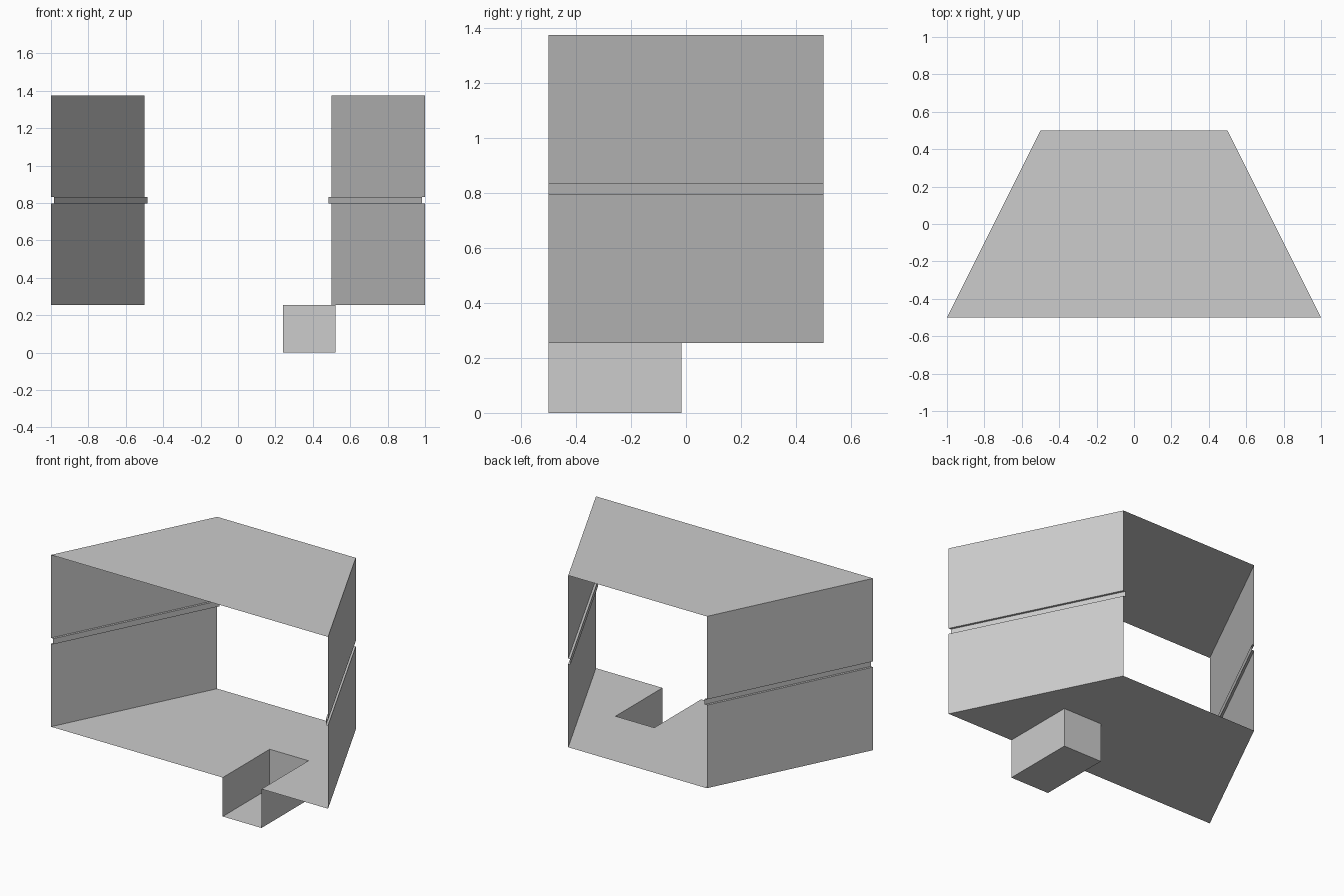
import bpy, bmesh

cube = bpy.data.objects.get("Cube")
if cube:
    bpy.data.objects.remove(cube)

grey = bpy.data.materials.new("plain grey")
grey.use_nodes = True
grey.diffuse_color = (0.604, 0.604, 0.604, 1)
grey.node_tree.nodes["Principled BSDF"].inputs["Base Color"].default_value = grey.diffuse_color

FRONT, BACK = -0.5, 0.5            # y of the open ends
WIDE, NARROW = 1.0, 0.5            # half widths at front and back
FLOOR, TOP = 0.254, 1.375
PIT_L, PIT_R, PIT_BACK = 0.24, 0.52, -0.016


def sheet(name, polygons):
    """Thin surface made from a few flat polygons sharing edges."""
    bm = bmesh.new()
    for poly in polygons:
        bm.faces.new([bm.verts.new(p) for p in poly])
    bmesh.ops.remove_doubles(bm, verts=bm.verts, dist=0.0001)
    mesh = bpy.data.meshes.new(name)
    bm.to_mesh(mesh)
    bm.free()
    mesh.materials.append(grey)
    obj = bpy.data.objects.new(name, mesh)
    bpy.context.collection.objects.link(obj)
    return obj


# Trapezoid ceiling
sheet("ceiling", [[(-WIDE, FRONT, TOP), (WIDE, FRONT, TOP),
                   (NARROW, BACK, TOP), (-NARROW, BACK, TOP)]])

# Floor with a notch where the pit opens
sheet("floor", [[(x, y, FLOOR) for x, y in (
    (-WIDE, FRONT), (PIT_L, FRONT), (PIT_L, PIT_BACK), (PIT_R, PIT_BACK),
    (PIT_R, FRONT), (WIDE, FRONT), (NARROW, BACK), (-NARROW, BACK))]])

# Pit, open at its front and top
outline = [(PIT_L, FRONT), (PIT_L, PIT_BACK), (PIT_R, PIT_BACK), (PIT_R, FRONT)]
pit = [[(*a, 0), (*b, 0), (*b, FLOOR), (*a, FLOOR)]
       for a, b in zip(outline, outline[1:])]
pit.append([(x, y, 0) for x, y in outline])
sheet("floor_pit", pit)

# Slanted side walls with a shallow groove pressed inwards
profile = [(0, FLOOR), (0, 0.796), (0.016, 0.796),
           (0.016, 0.833), (0, 0.833), (0, TOP)]   # inset, height
for side, name in ((1, "left_wall"), (-1, "right_wall")):
    sheet(name, [[(side * (WIDE - i), FRONT, h), (side * (NARROW - i), BACK, h),
                  (side * (NARROW - j), BACK, k), (side * (WIDE - j), FRONT, k)]
                 for (i, h), (j, k) in zip(profile, profile[1:])])
